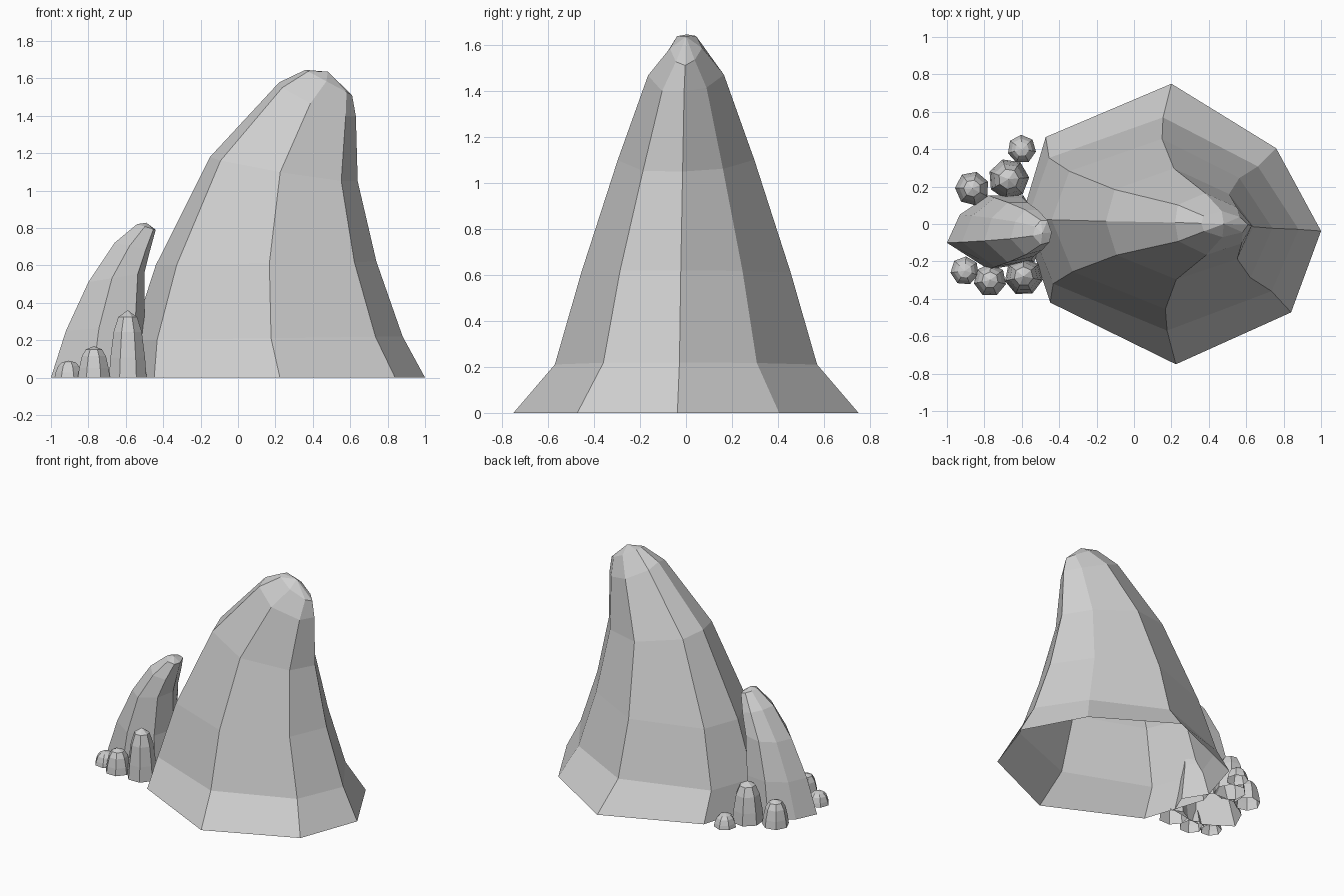
import bpy
import bmesh
import math
import random

default_cube = bpy.data.objects.get("Cube")
if default_cube:
    bpy.data.objects.remove(default_cube, do_unlink=True)

random.seed(4)

# One plain stone grey for every rock
stone = bpy.data.materials.new("stone_grey")
stone.use_nodes = True
stone_colour = (0.62, 0.62, 0.62, 1)
stone.diffuse_color = stone_colour
stone.node_tree.nodes["Principled BSDF"].inputs["Base Color"].default_value = stone_colour


def loft_rock(name, rings, tip):
    """Join rings of points with flat faces, close the top at the tip, leave the base open."""
    bm = bmesh.new()
    loops = [[bm.verts.new(point) for point in ring] for ring in rings]
    peak = bm.verts.new(tip)
    count = len(loops[0])
    for lower, upper in zip(loops, loops[1:]):
        for i in range(count):
            j = (i + 1) % count
            bm.faces.new((lower[i], lower[j], upper[j], upper[i]))
    for i in range(count):
        bm.faces.new((loops[-1][i], loops[-1][(i + 1) % count], peak))
    mesh = bpy.data.meshes.new(name)
    bm.to_mesh(mesh)
    bm.free()
    mesh.materials.append(stone)
    rock = bpy.data.objects.new(name, mesh)
    bpy.context.collection.objects.link(rock)
    return rock


def leaning_ring(outline, left, right, bend, depth, z_left, z_right, sag=0, centre_y=0):
    """Stretch a unit outline (fraction along x, side) between a left and a right end."""
    ring = []
    for along, side in outline:
        t = along ** bend
        x = left + (right - left) * t
        z = z_left + (z_right - z_left) * t - sag * abs(side)
        ring.append((x, centre_y + depth * side, z))
    return ring


# Large leaning rock: left, right, bend, depth, left height, right height, sag
large_outline = [(0, .05), (.095, -.56), (.515, -1), (.9, -.63),
                 (1, -.05), (.85, .54), (.5, 1), (.08, .62)]
large_levels = [
    (-.6, 1, 1, .75, 0, 0),
    (-.57, .88, 1, .57, .2, .22),
    (-.44, .74, 1, .455, .6, .62),
    (-.15, .64, 1.12, .297, 1.18, 1.05, .02),
    (.22, .63, 1.35, .165, 1.58, 1.4, .04),
    (.36, .61, 1.2, .07, 1.645, 1.51),
]
loft_rock("large_rock",
          [leaning_ring(large_outline, *level) for level in large_levels],
          (.48, 0, 1.635))

# Medium rock leaning against the large one
medium_outline = [(0, -.28), (.42, -1), (.88, -.8), (1, 0),
                  (.77, 1), (.42, 1), (.13, .48)]
medium_levels = [
    (-1, -.47, 1, .198, 0, 0),
    (-.92, -.5, 1, .185, .25, .28),
    (-.8, -.5, 1, .16, .51, .56),
    (-.66, -.47, 1, .12, .72, .68),
    (-.54, -.44, 1, .065, .82, .79),
]
loft_rock("medium_rock",
          [leaning_ring(medium_outline, *level, centre_y=-.045) for level in medium_levels],
          (-.49, -.05, .828))

# Small rounded stones: position, radius and height
pebble_profile = [(1, 0), (.92, .3), (.75, .68), (.5, .9)]
pebbles = {
    "front_pebble_low": (-.905, -.25, .077, .09),
    "front_pebble_middle": (-.77, -.3, .088, .168),
    "front_pebble_tall": (-.59, -.28, .103, .36),
    "back_pebble_tall": (-.67, .24, .11, .29),
    "back_pebble_middle": (-.865, .19, .092, .185),
    "back_pebble_low": (-.6, .4, .077, .092),
}
for name, (cx, cy, radius, height) in pebbles.items():
    sides = 7
    turn = random.uniform(0, math.tau)
    rings = []
    for width, level in pebble_profile:
        ring = []
        for i in range(sides):
            angle = turn + math.tau * i / sides
            ring.append((cx + radius * width * math.cos(angle),
                         cy + radius * width * math.sin(angle),
                         height * level))
        rings.append(ring)
    loft_rock(name, rings, (cx, cy, height))
